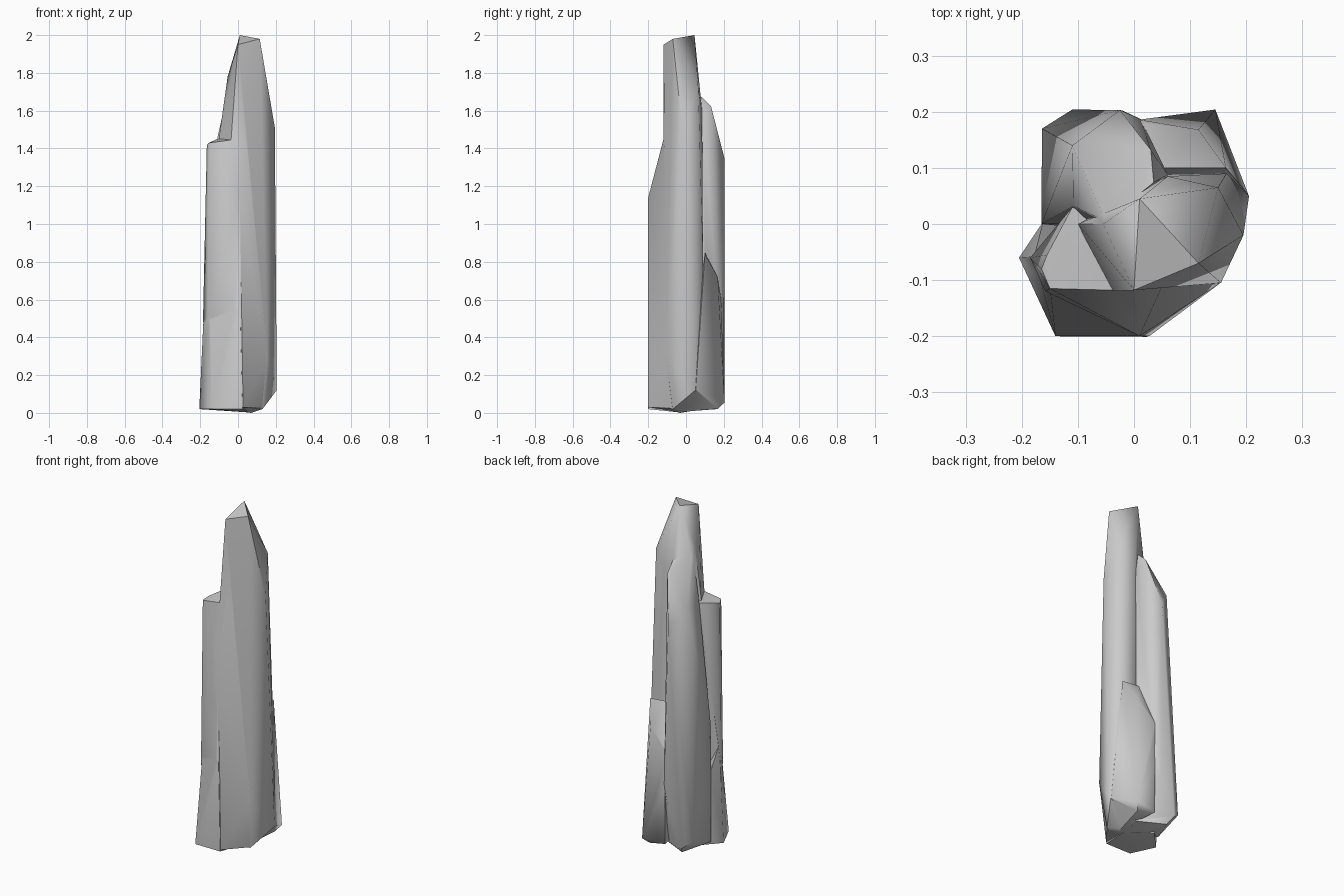
import bpy, bmesh, math


def hull(name, points):
    """Faceted stone chunk: convex hull around a few corner points."""
    bm = bmesh.new()
    for p in points:
        bm.verts.new(p)
    res = bmesh.ops.convex_hull(bm, input=bm.verts)
    loose = [v for v in bm.verts if not v.link_faces]
    bmesh.ops.delete(bm, geom=loose, context='VERTS')
    bmesh.ops.recalc_face_normals(bm, faces=bm.faces)
    me = bpy.data.meshes.new(name)
    bm.to_mesh(me)
    bm.free()
    ob = bpy.data.objects.new(name, me)
    bpy.context.collection.objects.link(ob)
    return ob


# Tall central spire
spire = hull("rock_spire", [
    (0.01, 0.045, 2.0), (0.115, -0.07, 1.98), (0.0, -0.118, 1.95),
    (-0.055, 0.0, 1.78), (0.15, 0.065, 1.72), (0.195, -0.02, 1.51),
    (-0.1, 0.0, 1.46), (-0.04, -0.12, 1.4), (0.06, 0.085, 1.6),
    (0.205, 0.05, 0.12), (0.155, -0.105, 0.3), (0.165, 0.09, 0.8),
    (0.13, -0.07, 0.02), (0.07, -0.03, 0.0), (-0.1, 0.0, 0.02),
    (0.0, -0.125, 0.02), (0.06, 0.09, 0.02)])

# Front face bulging out below the spire, with the left ledge
front = hull("front_column", [
    (-0.15, -0.115, 1.43), (-0.165, -0.08, 1.42), (-0.155, -0.055, 1.43),
    (-0.11, 0.03, 1.45), (-0.04, 0.0, 1.46), (0.0, -0.119, 1.45),
    (0.055, -0.1, 1.44), (0.01, -0.2, 1.14), (0.027, -0.2, 0.03),
    (0.153, -0.106, 0.3), (0.128, -0.072, 0.024), (-0.158, -0.12, 0.5),
    (-0.185, -0.06, 0.5), (-0.16, -0.1, 0.022), (0.06, -0.02, 0.004)])

# Flared foot at front left
foot = hull("front_foot", [
    (-0.205, -0.06, 0.02), (-0.14, -0.2, 0.02), (0.024, -0.201, 0.02),
    (0.012, -0.199, 0.55), (-0.15, -0.114, 0.55), (-0.178, -0.058, 0.6),
    (-0.162, 0.004, 0.45), (-0.1, 0.05, 0.018), (0.05, -0.04, 0.003)])

# Back column with sloping broken top
back = hull("back_column", [
    (-0.05, 0.005, 1.72), (0.035, 0.074, 1.68), (0.03, 0.132, 1.625),
    (-0.11, 0.14, 1.45), (-0.108, 0.032, 1.46), (-0.025, 0.203, 1.35),
    (0.06, 0.088, 1.57), (-0.165, 0.0, 0.7), (-0.164, 0.17, 0.1),
    (-0.11, 0.204, 0.06), (-0.02, 0.202, 0.3), (0.012, 0.187, 0.4),
    (-0.09, 0.165, 0.02), (-0.165, 0.003, 0.04), (0.06, 0.09, 0.018),
    (0.04, -0.02, 0.006)])

# Low buttress at back right
buttress = hull("back_right_buttress", [
    (0.115, 0.168, 0.72), (0.164, 0.1, 0.84), (0.05, 0.1, 0.85),
    (0.01, 0.186, 0.6), (0.145, 0.204, 0.055), (0.204, 0.052, 0.125),
    (0.008, 0.185, 0.05), (0.12, 0.17, 0.022), (0.08, -0.02, 0.005)])

# Fuse the chunks into a single rock
bpy.context.view_layer.objects.active = spire
spire.select_set(True)
for part in (front, foot, back, buttress):
    mod = spire.modifiers.new("fuse", 'BOOLEAN')
    mod.operation = 'UNION'
    mod.solver = 'EXACT'
    mod.object = part
    bpy.ops.object.modifier_apply(modifier=mod.name)
    bpy.data.objects.remove(part, do_unlink=True)

bpy.ops.object.shade_smooth_by_angle(angle=math.radians(50))
